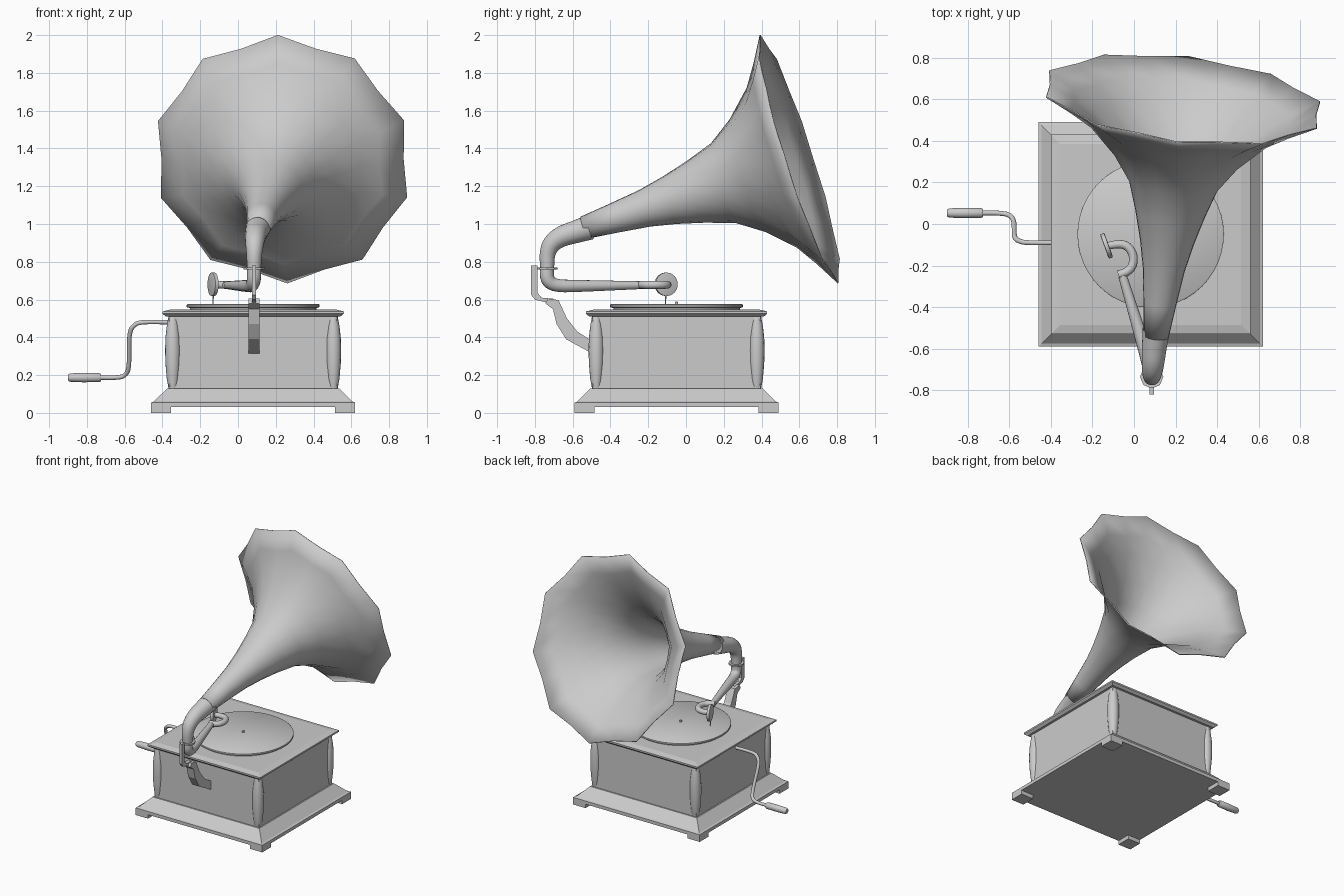
import bpy, bmesh, math
from mathutils import Vector

cube = bpy.data.objects.get("Cube")
if cube:
    bpy.data.objects.remove(cube, do_unlink=True)

GREY = (0.6, 0.6, 0.6, 1.0)
mat = bpy.data.materials.new("plain grey")
mat.use_nodes = True
mat.diffuse_color = GREY
mat.node_tree.nodes["Principled BSDF"].inputs["Base Color"].default_value = GREY

CX, CY = 0.08, -0.05  # centre of the cabinet


def finish(name, bm, angle=None):
    bmesh.ops.recalc_face_normals(bm, faces=bm.faces[:])
    mesh = bpy.data.meshes.new(name)
    bm.to_mesh(mesh)
    bm.free()
    mesh.materials.append(mat)
    obj = bpy.data.objects.new(name, mesh)
    bpy.context.collection.objects.link(obj)
    if angle:
        bpy.ops.object.select_all(action='DESELECT')
        obj.select_set(True)
        bpy.context.view_layer.objects.active = obj
        bpy.ops.object.shade_smooth_by_angle(angle=math.radians(angle))
    return obj


def loft(name, rings, caps=True, angle=None):
    """Skin a list of equally long point rings."""
    bm = bmesh.new()
    loops = [[bm.verts.new(p) for p in ring] for ring in rings]
    n = len(loops[0])
    for a, b in zip(loops, loops[1:]):
        for i in range(n):
            j = (i + 1) % n
            bm.faces.new((a[i], a[j], b[j], b[i]))
    if caps:
        bm.faces.new(loops[0])
        bm.faces.new(loops[-1])
    return finish(name, bm, angle)


def square_stack(name, profile, x=CX, y=CY):
    """Square layers given as (half width, height)."""
    corners = ((-1, -1), (1, -1), (1, 1), (-1, 1))
    return loft(name, [[(x + h * a, y + h * b, z) for a, b in corners] for h, z in profile])


def smooth_path(pts, steps):
    """Catmull-Rom interpolation of (x, y, z, r) points."""
    p = [Vector(q) for q in pts]
    p = [2 * p[0] - p[1]] + p + [2 * p[-1] - p[-2]]
    out = []
    for a, b, c, d in zip(p, p[1:], p[2:], p[3:]):
        for s in range(steps):
            t = s / steps
            out.append(0.5 * (2 * b + (c - a) * t + (2 * a - 5 * b + 4 * c - d) * t * t
                              + (3 * b - a - 3 * c + d) * t ** 3))
    return out + [p[-2]]


def sweep(name, pts, sides=16, steps=1, caps=True, angle=40):
    """Round tube through (x, y, z, radius) points."""
    path = smooth_path(pts, steps) if steps > 1 else [Vector(q) for q in pts]
    pos = [q.to_3d() for q in path]
    u, rings = None, []
    for i, q in enumerate(path):
        t = (pos[min(i + 1, len(pos) - 1)] - pos[max(i - 1, 0)]).normalized()
        u = t.orthogonal() if u is None else u - t * u.dot(t)
        u.normalize()
        v = t.cross(u)
        rings.append([pos[i] + q[3] * (u * math.cos(k * math.tau / sides)
                                       + v * math.sin(k * math.tau / sides))
                      for k in range(sides)])
    return loft(name, rings, caps, angle)


def lathe(name, x, y, profile, sides=32):
    """Upright turned part from (radius, height)."""
    ring = [(math.cos(k * math.tau / sides), math.sin(k * math.tau / sides)) for k in range(sides)]
    return loft(name, [[(x + r * a, y + r * b, z) for a, b in ring] for r, z in profile], angle=40)


# Cabinet
square_stack("plinth", [(0.54, 0.03), (0.54, 0.055), (0.525, 0.06), (0.455, 0.13)])
square_stack("cabinet_body", [(0.445, 0.125), (0.445, 0.52)])
square_stack("cabinet_lid", [(0.462, 0.51), (0.48, 0.525), (0.48, 0.537), (0.435, 0.548)])
for i, (sx, sy) in enumerate(((-1, -1), (1, -1), (1, 1), (-1, 1))):
    square_stack(f"foot_{i + 1}", [(0.053, 0), (0.053, 0.032)], CX + sx * 0.487, CY + sy * 0.487)
    lathe(f"corner_post_{i + 1}", CX + sx * 0.425, CY + sy * 0.425,
          [(0.022, 0.125), (0.032, 0.18), (0.039, 0.26), (0.041, 0.33),
           (0.039, 0.4), (0.032, 0.46), (0.022, 0.515)], 16)

# Turntable and spindle
lathe("turntable", CX, CY, [(0.335, 0.545), (0.335, 0.555), (0.352, 0.56), (0.352, 0.572),
                            (0.345, 0.577)], 48)
lathe("spindle", CX, CY, [(0.008, 0.575), (0.008, 0.586), (0.004, 0.59)], 12)

# Crank
sweep("crank_rod", [(-0.35, -0.09, 0.48, 0.012), (-0.5, -0.09, 0.48, 0.012),
                    (-0.55, -0.082, 0.462, 0.012), (-0.574, -0.06, 0.41, 0.012),
                    (-0.578, 0.01, 0.25, 0.012), (-0.6, 0.042, 0.2, 0.012),
                    (-0.65, 0.052, 0.187, 0.012), (-0.74, 0.053, 0.187, 0.012)], 12, 4)
sweep("crank_handle", [(-0.725, 0.053, 0.187, 0.019), (-0.735, 0.053, 0.187, 0.024),
                       (-0.82, 0.053, 0.187, 0.025), (-0.89, 0.053, 0.187, 0.022),
                       (-0.9, 0.053, 0.187, 0.016)])

# Tone arm, from the swivel down and along to the sound box
sweep("tone_arm", [(0.085, -0.735, 0.78, 0.037), (0.085, -0.735, 0.72, 0.037),
                   (0.08, -0.715, 0.688, 0.036), (0.07, -0.67, 0.674, 0.034),
                   (0.045, -0.58, 0.672, 0.032), (-0.055, -0.25, 0.676, 0.021)], 16, 4)
sweep("tone_arm_hook", [(-0.075, -0.245, 0.678, 0.021), (-0.035, -0.23, 0.678, 0.021),
                        (-0.008, -0.2, 0.678, 0.021), (-0.005, -0.15, 0.678, 0.021),
                        (-0.03, -0.11, 0.678, 0.021), (-0.07, -0.097, 0.678, 0.02),
                        (-0.125, -0.105, 0.678, 0.018)], 16, 3)
box, face = Vector((-0.132, -0.105, 0.681)), Vector((0.94, 0.34, 0))
sweep("sound_box", [(*(box + face * d), r) for d, r in
                    ((-0.011, 0.055), (-0.009, 0.062), (0.009, 0.062), (0.011, 0.055))], 24)
sweep("needle", [(-0.132, -0.108, 0.63, 0.005), (-0.132, -0.108, 0.577, 0.002)], 8)

# Swivel collar and bracket
lathe("swivel_collar", 0.085, -0.735, [(0.056, 0.759), (0.056, 0.771)], 8)


def plate(name, outer, inner, half):
    """Bar between two (y, z) edges, thick along x."""
    loft(name, [[(0.085 + s * half, y, z) for s, (y, z) in
                 ((-1, a), (1, a), (1, b), (-1, b))] for a, b in zip(outer, inner)])


plate("bracket_top", [(-0.82, 0.78), (-0.82, 0.625), (-0.8, 0.6), (-0.72, 0.58)],
      [(-0.785, 0.78), (-0.785, 0.635), (-0.765, 0.61), (-0.7, 0.604)], 0.01)
plate("bracket_arm", [(-0.745, 0.58), (-0.705, 0.55), (-0.685, 0.47), (-0.635, 0.39), (-0.48, 0.305)],
      [(-0.73, 0.605), (-0.675, 0.597), (-0.63, 0.5), (-0.575, 0.43), (-0.48, 0.37)], 0.03)

# Horn elbow
sweep("horn_elbow", [(0.085, -0.735, 0.765, 0.037), (0.086, -0.733, 0.84, 0.042),
                     (0.088, -0.71, 0.895, 0.049), (0.092, -0.66, 0.933, 0.055),
                     (0.098, -0.59, 0.957, 0.06), (0.107, -0.51, 0.982, 0.066)], 20, 4, caps=False)

# Flared horn with a ten pointed rim
mouth = Vector((0.236, 0.597, 1.343))
axis = Vector((0.108, 0.947, 0.302)).normalized()
up = Vector((-0.025, -0.205, 0.655))
up = (up - axis * up.dot(axis)).normalized()
side = axis.cross(up)
flare = [(-1.2, 0.061), (-1.03, 0.08), (-0.862, 0.101), (-0.72, 0.131), (-0.575, 0.17),
         (-0.42, 0.222), (-0.288, 0.312), (-0.15, 0.445), (-0.075, 0.56), (0, 0.69)]
rings = []
for d, r in flare:
    dip = 0.065 * min(1, max(0, (r - 0.15) / 0.4))
    ring = []
    for k in range(20):
        a = k * math.tau / 20
        rad = r * (1 - dip * (k % 2))
        ring.append(mouth + axis * d + (up * math.cos(a) + side * math.sin(a)) * rad)
    rings.append(ring)
horn = loft("horn", rings, caps=False, angle=50)
shell = horn.modifiers.new("shell", 'SOLIDIFY')
shell.thickness = 0.006
